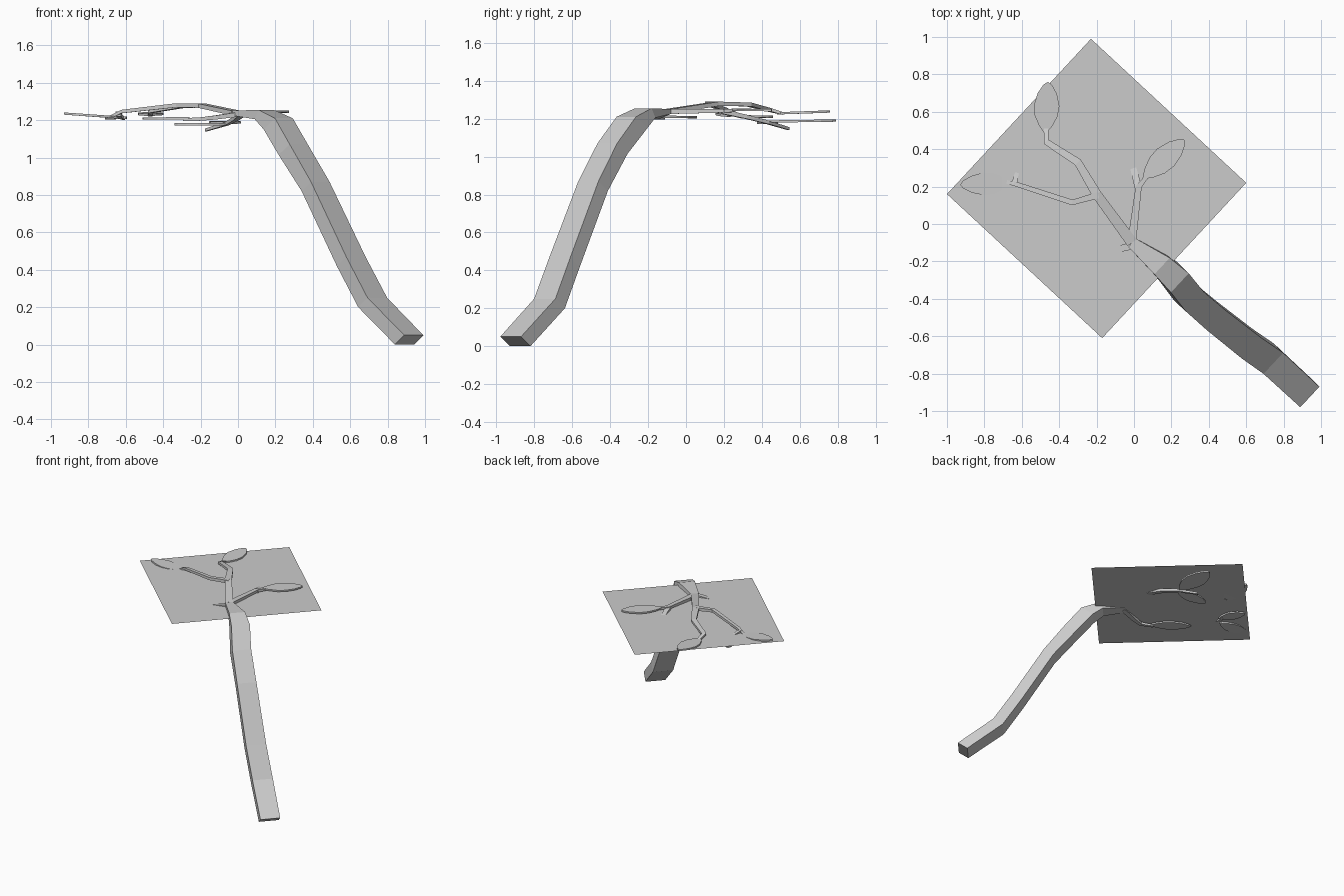
import bpy, bmesh, math
from mathutils import Vector

if "Cube" in bpy.data.objects:
    bpy.data.objects.remove(bpy.data.objects["Cube"])

UP = Vector((0, 0, 1))


def make_object(name, bm):
    bmesh.ops.recalc_face_normals(bm, faces=bm.faces)
    me = bpy.data.meshes.new(name)
    bm.to_mesh(me)
    bm.free()
    ob = bpy.data.objects.new(name, me)
    bpy.context.collection.objects.link(ob)
    return ob


def loft(name, sections):
    """Skin a chain of four-cornered sections and cap both ends."""
    bm = bmesh.new()
    rings = [[bm.verts.new(p) for p in s] for s in sections]
    for a, b in zip(rings, rings[1:]):
        for i in range(4):
            j = (i + 1) % 4
            bm.faces.new((a[i], a[j], b[j], b[i]))
    bm.faces.new(rings[0])
    bm.faces.new(rings[-1])
    return make_object(name, bm)


def section(top, side, drop):
    return [top - side, top + side, top + side + drop, top - side + drop]


def twig(name, points, w0, w1, thick=0.025):
    """Tapered square twig; the points run along its top face."""
    pts = [Vector(p) for p in points]
    out = []
    n = len(pts) - 1
    for i, p in enumerate(pts):
        d = (pts[min(i + 1, n)] - pts[max(i - 1, 0)]).normalized()
        side = d.cross(UP).normalized()
        k = i / n
        out.append(section(p, side * (w0 + (w1 - w0) * k) / 2,
                           -UP * thick * (1 - 0.4 * k)))
    return loft(name, out)


def leaf(name, base, tip, half, thick=0.012):
    """Thin pointed-oval leaf from base to tip."""
    base, tip = Vector(base), Vector(tip)
    axis = tip - base
    side = axis.cross(UP).normalized() * half
    profile = [(0.15, 0.5), (0.35, 0.9), (0.55, 1.0), (0.78, 0.75), (0.94, 0.35)]
    outline = [base] + [base + axis * t + side * w for t, w in profile] + [tip]
    outline += [base + axis * t - side * w for t, w in reversed(profile)]
    bm = bmesh.new()
    face = bm.faces.new([bm.verts.new(p + UP * thick / 2) for p in outline])
    ext = bmesh.ops.extrude_face_region(bm, geom=[face], use_keep_orig=True)
    bmesh.ops.translate(bm, vec=-UP * thick,
                        verts=[v for v in ext["geom"] if isinstance(v, bmesh.types.BMVert)])
    return make_object(name, bm)


# Main limb: top-centre point, half width, and depth vector of each section
slant = (-0.05, 0.05, -0.05)
limb = [
    ((0.94, -0.925, 0.05), 0.075, slant),
    ((0.745, -0.745, 0.25), 0.077, slant),
    ((0.63, -0.665, 0.47), 0.076, slant),
    ((0.44, -0.515, 0.87), 0.073, slant),
    ((0.325, -0.415, 1.07), 0.071, (-0.06, 0.055, -0.055)),
    ((0.245, -0.315, 1.21), 0.07, (-0.06, 0.06, -0.06)),
    ((0.15, -0.225, 1.255), 0.06, (-0.02, 0.02, -0.05)),
    ((-0.01, -0.10, 1.25), 0.03, (0, 0, -0.025)),
]
lateral = Vector((0.68, 0.73, 0))
loft("main_limb", [section(Vector(p), lateral * w, Vector(d)) for p, w, d in limb])

# Foliage card: single flat sheet
bm = bmesh.new()
bm.faces.new([bm.verts.new((x, y, 1.225)) for x, y in
              ((-1.0, 0.16), (-0.17, -0.61), (0.60, 0.22), (-0.23, 0.99))])
make_object("foliage_card", bm)

# Twigs
twig("upper_twig", [(-0.01, -0.10, 1.25), (-0.20, 0.16, 1.29), (-0.30, 0.33, 1.285),
                    (-0.47, 0.44, 1.255), (-0.47, 0.51, 1.235)], 0.06, 0.025)
twig("left_twig", [(-0.19, 0.155, 1.29), (-0.33, 0.115, 1.29), (-0.62, 0.21, 1.255),
                   (-0.68, 0.225, 1.225)], 0.035, 0.02)
twig("left_fork", [(-0.64, 0.215, 1.245), (-0.63, 0.26, 1.23), (-0.61, 0.30, 1.215)], 0.03, 0.015)
twig("right_twig", [(-0.01, -0.08, 1.25), (0.025, 0.20, 1.252), (0.07, 0.255, 1.25)], 0.045, 0.02)
twig("drooping_twig", [(0.025, 0.19, 1.25), (-0.01, 0.32, 1.22), (-0.06, 0.43, 1.19),
                       (-0.17, 0.54, 1.155)], 0.04, 0.015)
twig("low_twig", [(0.01, -0.11, 1.245), (-0.12, -0.145, 1.225), (-0.20, -0.16, 1.215),
                  (-0.29, -0.12, 1.21)], 0.04, 0.02)

# Leaves
for name, base, tip, half in [
    ("upper_leaf", (-0.475, 0.48, 1.228), (-0.46, 0.76, 1.238), 0.068),
    ("left_leaf", (-0.65, 0.22, 1.215), (-0.93, 0.21, 1.235), 0.06),
    ("left_fork_leaf", (-0.60, 0.27, 1.213), (-0.70, 0.46, 1.21), 0.05),
    ("right_leaf", (0.045, 0.24, 1.247), (0.27, 0.45, 1.245), 0.065),
    ("hanging_leaf_long", (-0.07, 0.44, 1.185), (-0.07, 0.79, 1.19), 0.085),
    ("hanging_leaf_side", (-0.06, 0.43, 1.178), (-0.34, 0.43, 1.178), 0.055),
    ("low_leaf", (-0.26, -0.135, 1.21), (-0.51, 0.055, 1.208), 0.055),
]:
    leaf(name, base, tip, half)
